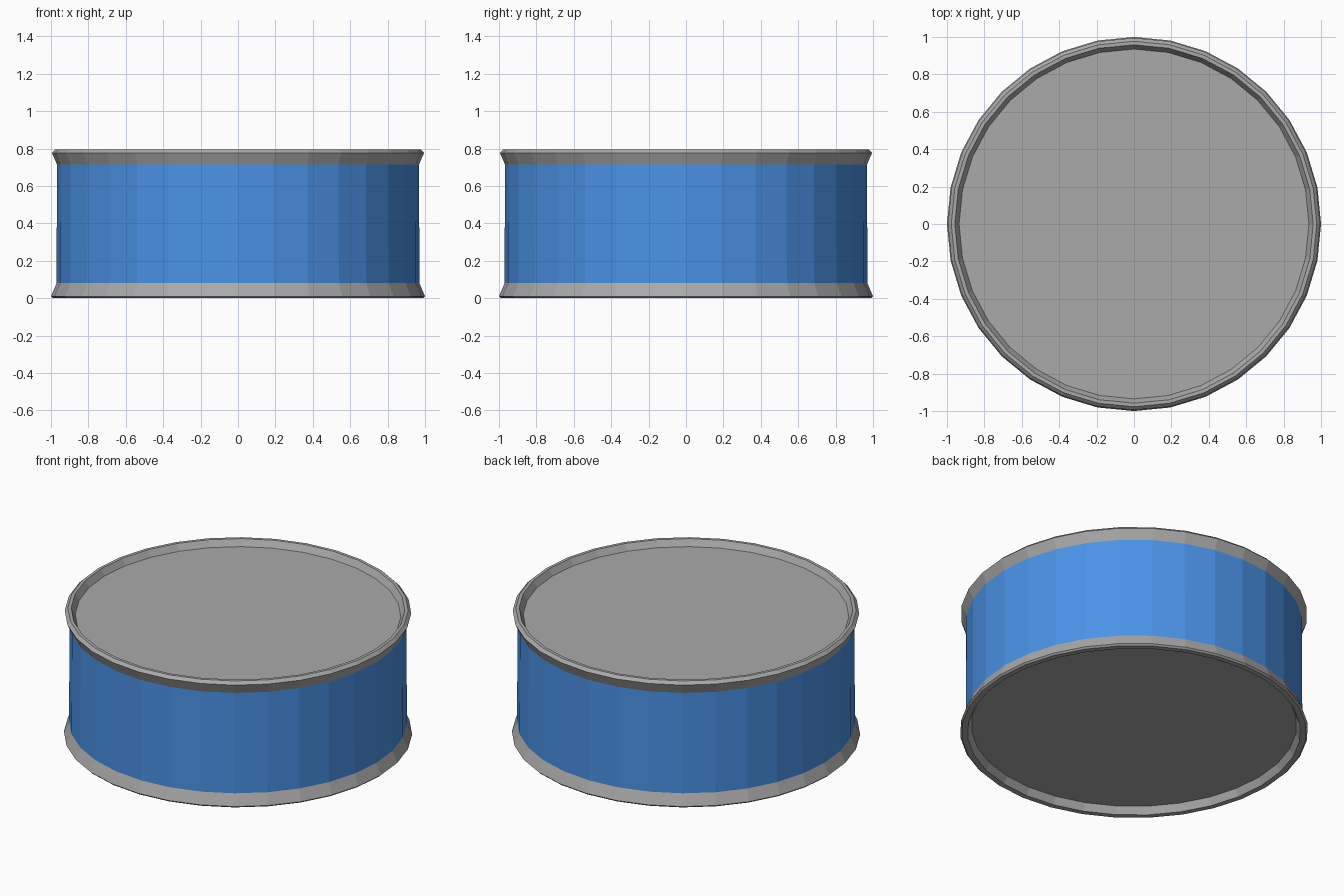
import bpy
import bmesh
from math import cos, sin, tau

cube = bpy.data.objects.get("Cube")
if cube:
    bpy.data.objects.remove(cube, do_unlink=True)

SIDES = 32


def make_material(name, color):
    mat = bpy.data.materials.new(name)
    mat.use_nodes = True
    mat.diffuse_color = color
    bsdf = next(n for n in mat.node_tree.nodes if n.type == "BSDF_PRINCIPLED")
    bsdf.inputs["Base Color"].default_value = color
    return mat


def lathe(name, profile, mat, cap_start=False, cap_end=False):
    """Turn a (radius, height) profile around z, outside to the right of its path."""
    bm = bmesh.new()
    angles = [tau * i / SIDES for i in range(SIDES)]
    rings = [[bm.verts.new((r * cos(a), r * sin(a), z)) for a in angles]
             for r, z in profile]
    for low, high in zip(rings, rings[1:]):
        for i in range(SIDES):
            j = (i + 1) % SIDES
            bm.faces.new((low[i], low[j], high[j], high[i]))
    if cap_start:
        bm.faces.new(rings[0][::-1])
    if cap_end:
        bm.faces.new(rings[-1])
    mesh = bpy.data.meshes.new(name)
    bm.to_mesh(mesh)
    bm.free()
    mesh.materials.append(mat)
    obj = bpy.data.objects.new(name, mesh)
    bpy.context.collection.objects.link(obj)
    return obj


metal = make_material("grey metal", (0.4, 0.4, 0.4, 1))
paint = make_material("blue paint", (0.07, 0.29, 0.8, 1))

# Recessed base with its flared rim
lathe("bottom_lid",
      [(0.935, 0.045), (0.957, 0), (0.99, 0), (1, 0.01), (0.97, 0.08)],
      metal, cap_start=True)

# Painted wall
lathe("can_wall", [(0.97, 0.08), (0.968, 0.715)], paint)

# Flared top rim folding in to the recessed lid
lathe("top_lid",
      [(0.968, 0.715), (0.995, 0.777), (0.977, 0.795), (0.958, 0.795), (0.935, 0.755)],
      metal, cap_end=True)
